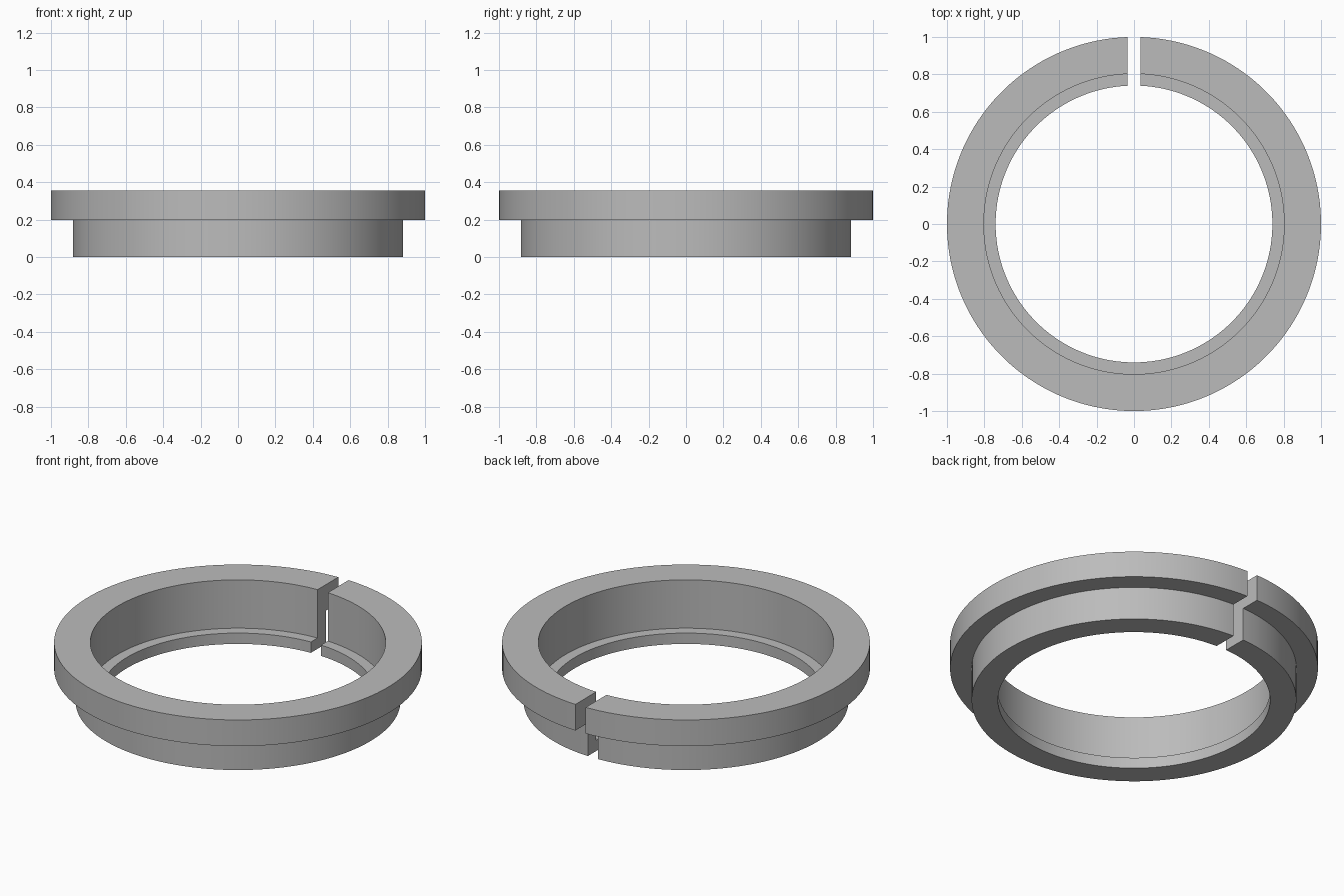
import bpy, bmesh, math

cube = bpy.data.objects.get("Cube")
if cube:
    bpy.data.objects.remove(cube, do_unlink=True)

# Stepped cross-section as (radius, height)
PROFILE = [(0.74, 0), (0.883, 0), (0.883, 0.198), (1, 0.198),
           (1, 0.355), (0.803, 0.355), (0.803, 0.065), (0.74, 0.065)]
HALF_GAP = 0.034
SEGMENTS = 144

grey = bpy.data.materials.new("plain grey")
grey.use_nodes = True
colour = (0.5, 0.5, 0.5, 1)
grey.diffuse_color = colour
grey.node_tree.nodes["Principled BSDF"].inputs["Base Color"].default_value = colour


def section(bm, step):
    """Sweep from the slot wall at the back round to the other wall."""
    verts = []
    for radius, height in PROFILE:
        start = math.asin(HALF_GAP / radius)
        angle = start + (2 * math.pi - 2 * start) * step / SEGMENTS
        verts.append(bm.verts.new((radius * math.sin(angle), radius * math.cos(angle), height)))
    return verts


# Split ring with parallel slot walls
bm = bmesh.new()
rings = [section(bm, i) for i in range(SEGMENTS + 1)]
for a, b in zip(rings, rings[1:]):
    for i in range(len(PROFILE)):
        j = (i + 1) % len(PROFILE)
        bm.faces.new((a[i], a[j], b[j], b[i]))
bm.faces.new(rings[0])
bm.faces.new(rings[-1][::-1])
bmesh.ops.recalc_face_normals(bm, faces=bm.faces)

mesh = bpy.data.meshes.new("split_ring")
bm.to_mesh(mesh)
bm.free()
mesh.materials.append(grey)
ring = bpy.data.objects.new("split_ring", mesh)
bpy.context.collection.objects.link(ring)

# Smooth walls, crisp steps
bpy.ops.object.select_all(action='DESELECT')
ring.select_set(True)
bpy.context.view_layer.objects.active = ring
bpy.ops.object.shade_smooth_by_angle(angle=math.radians(30))
